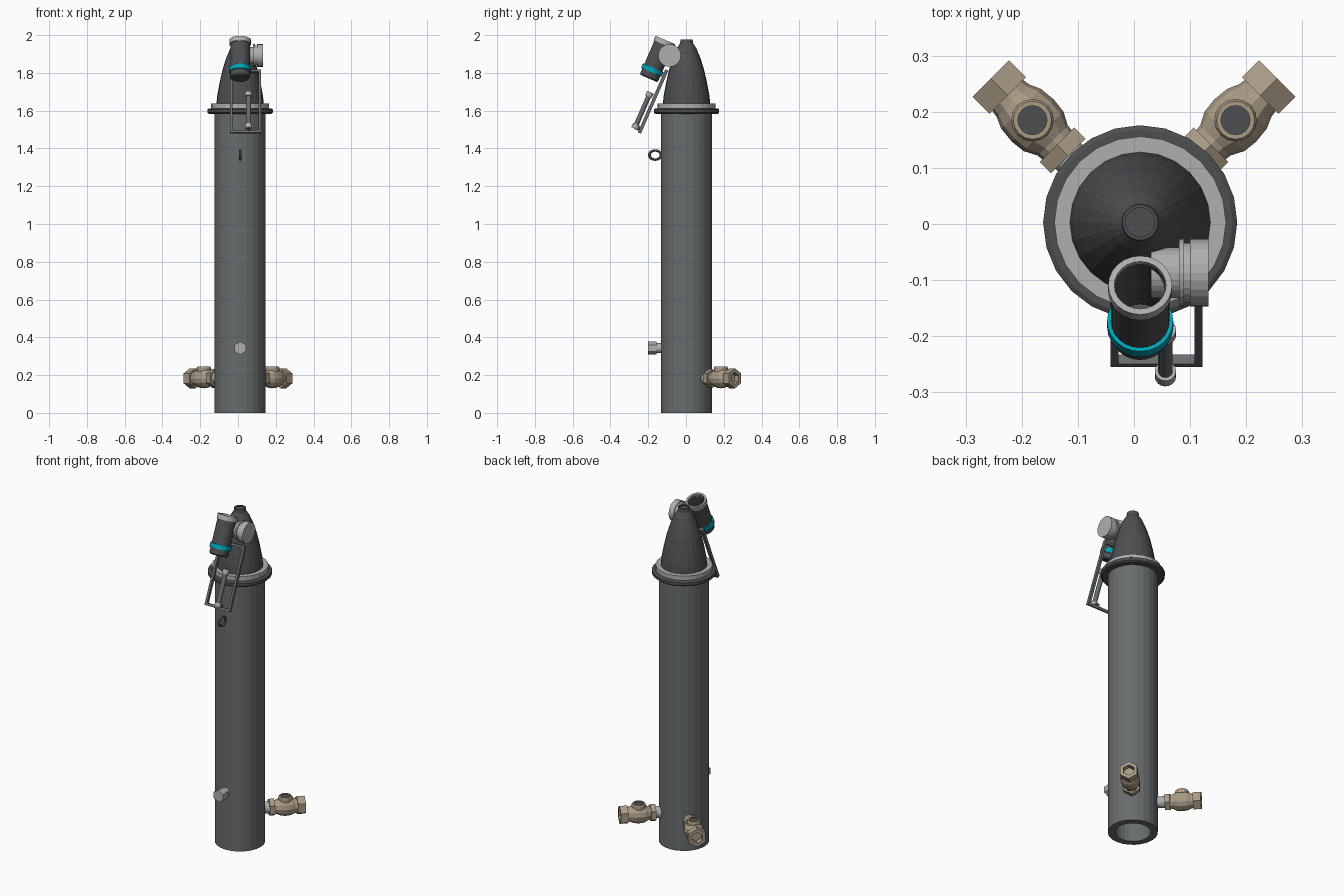
import bpy, bmesh, math
from mathutils import Vector, Matrix

if "Cube" in bpy.data.objects:
    bpy.data.objects.remove(bpy.data.objects["Cube"])


def material(name, color):
    m = bpy.data.materials.new(name)
    m.diffuse_color = (*color, 1)
    m.use_nodes = True
    m.node_tree.nodes["Principled BSDF"].inputs["Base Color"].default_value = m.diffuse_color
    return m


BODY = material("body_grey", (0.14, 0.15, 0.155))
DARK = material("dark_grey", (0.075, 0.078, 0.082))
LIGHT = material("light_grey", (0.42, 0.43, 0.43))
BRASS = material("tan_metal", (0.40, 0.33, 0.24))
TEAL = material("teal", (0.0, 0.36, 0.45))


def finish(name, bm, mat, matrix=Matrix()):
    bmesh.ops.remove_doubles(bm, verts=bm.verts, dist=1e-5)
    bmesh.ops.recalc_face_normals(bm, faces=bm.faces)
    me = bpy.data.meshes.new(name)
    bm.to_mesh(me)
    bm.free()
    me.materials.append(mat)
    ob = bpy.data.objects.new(name, me)
    ob.matrix_world = matrix
    bpy.context.collection.objects.link(ob)
    return ob


def lathe(name, profile, mat, origin, axis=(0, 0, 1), sides=24, closed=False):
    """Turn (radius, distance) points about an axis."""
    bm = bmesh.new()
    rings = []
    for r, h in profile:
        rings.append([bm.verts.new((r * math.cos(a), r * math.sin(a), h)) for a in
                      (math.pi / 2 + math.tau * i / sides for i in range(sides))])
    pairs = list(zip(rings, rings[1:]))
    if closed:
        pairs.append((rings[-1], rings[0]))
    for a, b in pairs:
        for i in range(sides):
            j = (i + 1) % sides
            bm.faces.new((a[i], a[j], b[j], b[i]))
    rot = Vector(axis).to_track_quat('Z', 'Y').to_matrix().to_4x4()
    return finish(name, bm, mat, Matrix.Translation(origin) @ rot)


def solid(r, h0, h1):
    return [(0, h0), (r, h0), (r, h1), (0, h1)]


def tube(r_in, r_out, h0, h1):
    return [(r_in, h0), (r_out, h0), (r_out, h1), (r_in, h1)]


C = Vector((0.011, 0.003, 0))

# Main column, open at the bottom, with its flanges and ogive nose
lathe("column", tube(0.097, 0.135, 0, 1.60), BODY, C, closed=True)
lathe("lower_flange", [(0, 1.583), (0.165, 1.583), (0.173, 1.59), (0.173, 1.607), (0.165, 1.612), (0, 1.612)], DARK, C)
lathe("upper_flange", solid(0.153, 1.612, 1.638), LIGHT, C)
lathe("nose_cone", [(0, 1.63), (0.126, 1.63), (0.121, 1.68), (0.108, 1.75), (0.092, 1.82),
                    (0.073, 1.88), (0.052, 1.93), (0.034, 1.958), (0.032, 1.978),
                    (0.026, 1.978), (0.026, 1.972), (0, 1.972)], DARK, C)

# Two valves at the back, mirrored left and right
for s, side in ((1, "right"), (-1, "left")):
    d = Vector((s, 1, 0)).normalized()
    o = Vector((0, 0.004, 0.183))
    lathe(side + "_valve_pipe", solid(0.032, 0.115, 0.18), LIGHT, o, d, 16)
    lathe(side + "_valve_inner_nut", solid(0.05, 0.166, 0.194), BRASS, o, d, 6)
    lathe(side + "_valve_body", [(0, 0.185), (0.036, 0.185), (0.038, 0.205), (0.05, 0.228), (0.053, 0.255),
                                 (0.05, 0.285), (0.041, 0.305), (0.037, 0.33), (0, 0.33)], BRASS, o, d, 12)
    lathe(side + "_valve_end_nut", [(0, 0.318), (0.053, 0.318), (0.053, 0.361), (0.032, 0.361),
                                    (0.032, 0.33), (0, 0.33)], BRASS, o, d, 6)
    p = o + d * 0.256
    lathe(side + "_valve_boss", [(0.038, 0.02), (0.038, 0.055), (0.034, 0.062), (0.026, 0.062),
                                 (0.026, 0.02)], BRASS, p, sides=16, closed=True)
    lathe(side + "_valve_stem", solid(0.026, 0.02, 0.057), DARK, p, sides=16)

# Plug fitting on the front
f = Vector((0.011, 0, 0.343))
lathe("front_plug_neck", solid(0.026, 0.12, 0.165), LIGHT, f, (0, -1, 0), 16)
lathe("front_plug_nut", solid(0.035, 0.155, 0.2), LIGHT, f, (0, -1, 0), 6)

# Ring hook on the front
ring = [(0.027 + 0.007 * math.cos(a), 0.007 * math.sin(a)) for a in (math.tau * i / 8 for i in range(8))]
hook = lathe("hook_ring", ring, BODY, (0.011, -0.163, 1.365), (1, 0, 0), 16, True)
hook.matrix_world = hook.matrix_world @ Matrix.Diagonal((1.15, 0.9, 1, 1))

# Tilted head: open tube with rim and teal band
T = math.radians(23.5)
U = Vector((0, math.sin(T), math.cos(T)))
N = Vector((0, -math.cos(T), math.sin(T)))
top = Vector((0.011, -0.109, 1.974))
lathe("head_tube", [(0, -0.222), (0.046, -0.222), (0.052, -0.215), (0.052, -0.01), (0.046, -0.01),
                    (0.046, -0.19), (0, -0.19)], DARK, top, U)
lathe("head_rim", tube(0.046, 0.057, -0.026, 0), LIGHT, top, U, closed=True)
lathe("head_band", tube(0.048, 0.059, -0.186, -0.16), TEAL, top, U, closed=True)

# Stepped side knob
lathe("side_knob", [(0, 0.03), (0.045, 0.03), (0.045, 0.08), (0.06, 0.08), (0.06, 0.089), (0.054, 0.089),
                    (0.054, 0.1), (0.06, 0.1), (0.06, 0.133), (0, 0.133)],
      LIGHT, (0, -0.087, 1.892), (1, 0, 0))

# Hanging rectangular frame, built from bars in the tilted plane
base = Vector((0.04, -0.244, 1.488))
tilt = Matrix((Vector((1, 0, 0)), -N, U)).transposed().to_4x4()
L = 0.35
bars = {"frame_left_leg": (-0.075, L / 2, 0.014, L + 0.014), "frame_right_leg": (0.075, L / 2, 0.014, L + 0.014),
        "frame_bottom": (0, 0, 0.15, 0.014), "frame_top": (0, L, 0.15, 0.014)}
for name, (x, h, w, t) in bars.items():
    bm = bmesh.new()
    bmesh.ops.create_cube(bm, size=1, matrix=Matrix.Translation((x, 0, h)) @ Matrix.Diagonal((w, 0.018, t, 1)))
    finish(name, bm, BODY, Matrix.Translation(base) @ tilt)

# Rod in front of the frame with a collar at each end
rod = Vector((0.056, -0.272, 1.505))
lathe("handle_rod", solid(0.013, 0, 0.2), BODY, rod, U, 12)
for name, h in (("rod_lower_collar", 0), ("rod_upper_collar", 0.185)):
    lathe(name, solid(0.019, h, h + 0.025), LIGHT, rod, U, 16)
lathe("rod_mount", solid(0.01, 0, 0.04), BODY, rod + U * 0.008, -N, 10)
